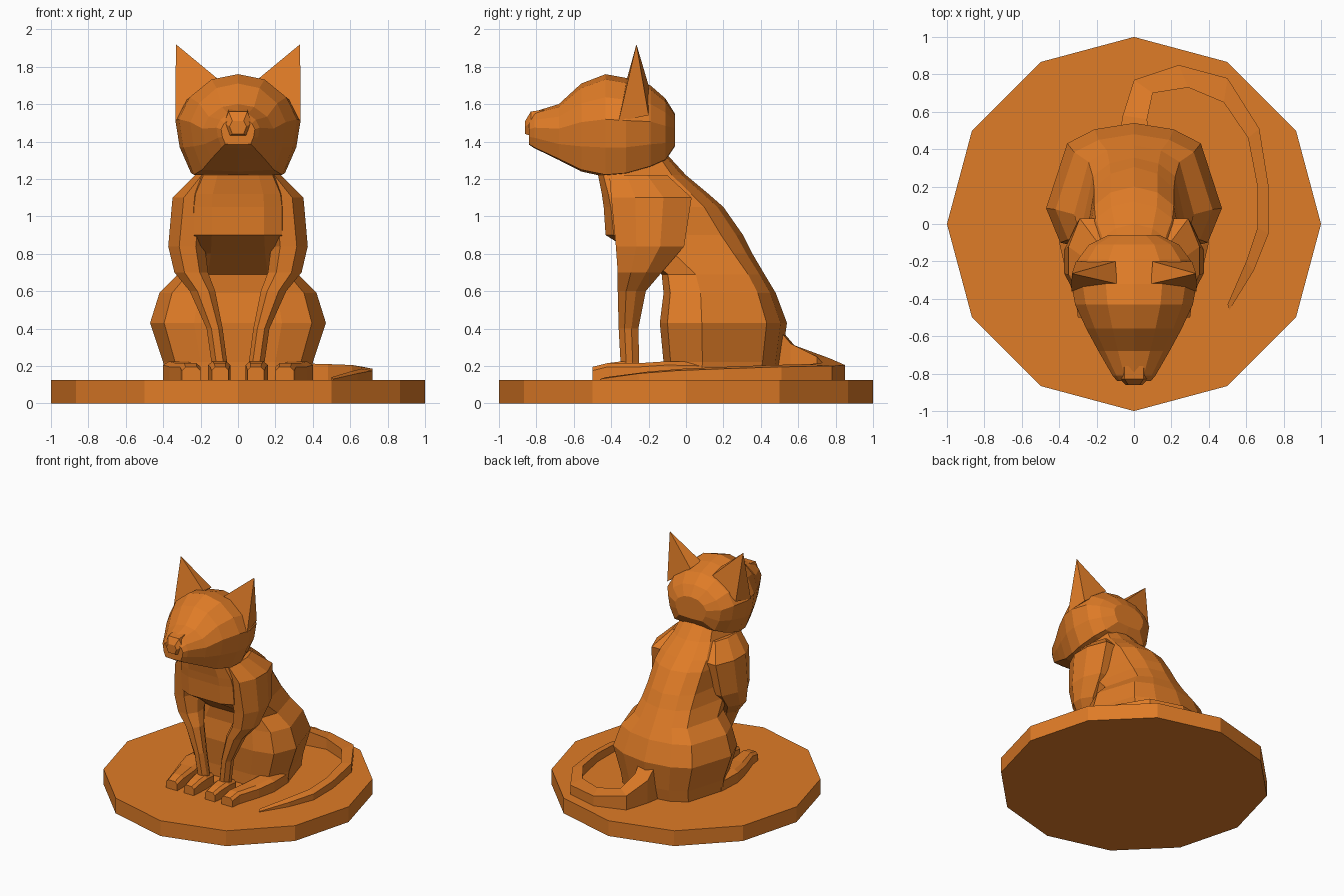
import bpy, bmesh, math

if "Cube" in bpy.data.objects:
    bpy.data.objects.remove(bpy.data.objects["Cube"])

mat = bpy.data.materials.new("orange")
mat.diffuse_color = (0.74, 0.2, 0.02, 1)
mat.use_nodes = True
mat.node_tree.nodes["Principled BSDF"].inputs["Base Color"].default_value = mat.diffuse_color


def finish(name, bm, mirror=False):
    bmesh.ops.recalc_face_normals(bm, faces=bm.faces[:])
    me = bpy.data.meshes.new(name)
    bm.to_mesh(me)
    bm.free()
    me.materials.append(mat)
    ob = bpy.data.objects.new(name, me)
    bpy.context.collection.objects.link(ob)
    if mirror:
        m = ob.modifiers.new("mirror", 'MIRROR')
        m.use_mirror_merge = False
    return ob


def loft(name, rings, mirror=False):
    """Skin a list of closed rings and cap both ends."""
    bm = bmesh.new()
    vs = [[bm.verts.new(p) for p in r] for r in rings]
    n = len(rings[0])
    for a, b in zip(vs, vs[1:]):
        for i in range(n):
            j = (i + 1) % n
            bm.faces.new((a[i], a[j], b[j], b[i]))
    bm.faces.new(vs[0])
    bm.faces.new(vs[-1])
    return finish(name, bm, mirror)


def both_sides(half):
    """Close a half section that starts and ends on the centre line."""
    return half + [(-x, t) for x, t in half[-2:0:-1]]


def lerp(a, b, t):
    return a + (b - a) * t


# Twelve-sided base
loft("base", [[(math.cos(i * math.pi / 6), math.sin(i * math.pi / 6), z) for i in range(12)]
              for z in (0, 0.125)])

# Torso: horizontal sections (z, half width, front y, back y)
plan = both_sides([(0, 0), (.5, 0), (.84, .06), (1, .33), (.76, .84), (.45, .95), (0, 1)])
torso = [(.12, .39, -.12, .49), (.22, .40, -.12, .51), (.43, .47, -.14, .54),
         (.59, .42, -.12, .48), (.69, .32, -.13, .42), (.80, .29, -.27, .355), (.9, .28, -.43, .305),
         (1.05, .28, -.44, .2), (1.12, .27, -.45, .12), (1.22, .22, -.47, 0), (1.34, .18, -.4, -.11)]
loft("body", [[(x * rx, lerp(f, b, t), z) for x, t in plan] for z, rx, f, b in torso])

# Head: vertical sections (y, half width, bottom z, top z)
face = both_sides([(0, 1), (.45, .95), (.82, .78), (1, .57), (.93, .3), (.75, .04), (0, .02)])
head = [(-.06, .14, 1.37, 1.55), (-.11, .24, 1.29, 1.63), (-.19, .30, 1.25, 1.70),
        (-.32, .335, 1.21, 1.74), (-.43, .315, 1.20, 1.76), (-.56, .255, 1.23, 1.71),
        (-.68, .19, 1.295, 1.60), (-.81, .115, 1.36, 1.56), (-.84, .09, 1.38, 1.53)]
loft("head", [[(x * rx, y, lerp(b, t, k)) for x, k in face] for y, rx, b, t in head])

# Nose
loft("nose", [[(-w, y, b), (w, y, b), (w * 1.5, y, m), (w, y, t), (-w, y, t), (-w * 1.5, y, m)]
              for y, w, b, m, t in ((-.76, .05, 1.43, 1.5, 1.57), (-.83, .05, 1.43, 1.5, 1.56),
                                    (-.86, .03, 1.44, 1.48, 1.51))])

# Pointed ears
bm = bmesh.new()
tip = bm.verts.new((.332, -.265, 1.92))
foot = [bm.verts.new(p) for p in ((.335, -.36, 1.51), (.09, -.32, 1.72), (.1, -.2, 1.7), (.31, -.2, 1.54))]
for i in range(4):
    bm.faces.new((tip, foot[i], foot[(i + 1) % 4]))
bm.faces.new(foot)
finish("ears", bm, True)

# Front legs and shoulders: (z, centre x, half width, front y, back y)
oct_plan = [(-.5, 0), (.4, 0), (1, .3), (1, .65), (.4, 1), (-.5, 1), (-1, .65), (-1, .3)]
leg = [(.14, .10, .042, -.35, -.25), (.22, .10, .042, -.35, -.25), (.4, .125, .043, -.36, -.255),
       (.6, .19, .068, -.365, -.215), (.7, .25, .09, -.365, -.13), (.84, .275, .098, -.375, -.01),
       (1.1, .25, .1, -.40, .03), (1.22, .17, .06, -.41, -.1)]
loft("front_legs", [[(cx + x * rx, lerp(f, b, t), z) for x, t in oct_plan]
                    for z, cx, rx, f, b in leg], True)


# Paws: (y, centre x, half width, top z)
def paw(name, rows):
    loft(name, [[(cx - w, y, .12), (cx + w, y, .12), (cx + w, y, t - .02),
                 (cx + w * .6, y, t), (cx - w * .6, y, t), (cx - w, y, t - .02)]
                for y, cx, w, t in rows], True)


paw("front_paws", [(-.5, .095, .045, .195), (-.42, .097, .052, .215), (-.34, .1, .06, .225), (-.24, .1, .05, .21)])
paw("hind_feet", [(-.5, .25, .05, .195), (-.42, .255, .055, .215), (-.25, .29, .075, .215),
                  (-.1, .32, .08, .225), (.1, .32, .07, .22)])

# Tail lying on the base: (outer x, outer y, inner x, inner y, top z)
tail = [(-.08, .46, .08, .44, .46), (-.06, .58, .07, .56, .32), (0, .77, .1, .7, .25),
        (.24, .85, .29, .73, .215), (.5, .78, .48, .65, .21), (.67, .51, .61, .46, .205),
        (.72, .2, .66, .2, .195), (.72, -.05, .66, -.02, .185), (.64, -.25, .6, -.2, .17), (.51, -.46, .5, -.43, .14)]
loft("tail", [[(a, b, .12), (a, b, t - .01), (c, d, t), (c, d, .12)] for a, b, c, d, t in tail])
